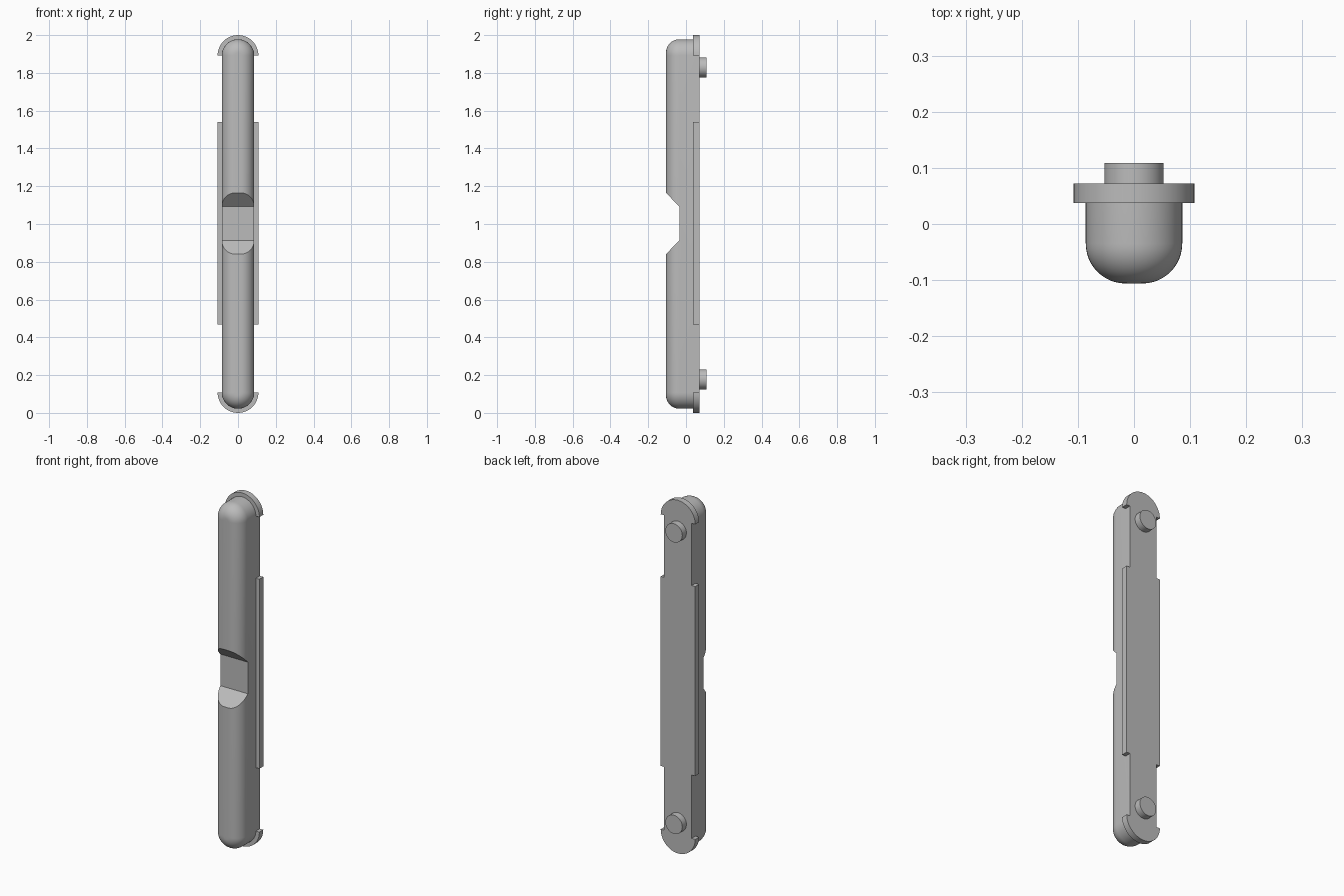
import bpy, bmesh
from math import sin, cos, pi, radians

if "Cube" in bpy.data.objects:
    bpy.data.objects.remove(bpy.data.objects["Cube"])

RADIUS, RIM = 0.086, 0.108      # body and flange half widths
LOW, HIGH = 0.108, 1.892        # centres of the rounded ends
FRONT, BACK, LIP = -0.106, 0.072, 0.037
FILLET = 0.071

grey = bpy.data.materials.new("light_grey")
grey.use_nodes = True
grey.diffuse_color = (0.5, 0.5, 0.5, 1)
grey.node_tree.nodes["Principled BSDF"].inputs["Base Color"].default_value = (0.5, 0.5, 0.5, 1)


def arc(z, r, start, steps=24):
    """Half circle in the x-z plane."""
    return [(r * cos(start + pi * i / steps), z + r * sin(start + pi * i / steps))
            for i in range(steps + 1)]


def loft(name, rings):
    """Solid through closed rings of 3D points."""
    bm = bmesh.new()
    loops = [[bm.verts.new(p) for p in ring] for ring in rings]
    for a, b in zip(loops, loops[1:]):
        for i in range(len(a)):
            j = (i + 1) % len(a)
            bm.faces.new((a[i], a[j], b[j], b[i]))
    bm.faces.new(loops[0])
    bm.faces.new(loops[-1])
    bmesh.ops.recalc_face_normals(bm, faces=bm.faces)
    mesh = bpy.data.meshes.new(name)
    bm.to_mesh(mesh)
    bm.free()
    mesh.materials.append(grey)
    obj = bpy.data.objects.new(name, mesh)
    bpy.context.collection.objects.link(obj)
    return obj


def extrude(name, outline, y0, y1):
    return loft(name, [[(x, y, z) for x, z in outline] for y in (y0, y1)])


def smooth(obj):
    bpy.ops.object.select_all(action='DESELECT')
    obj.select_set(True)
    bpy.context.view_layer.objects.active = obj
    bpy.ops.object.shade_smooth_by_angle(angle=radians(30))


# Long body with round ends and a filleted front edge
sections = [(BACK, RADIUS)]
for i in range(13):
    a = pi / 2 * i / 12
    sections.append((FRONT + FILLET * (1 - sin(a)), RADIUS - FILLET * (1 - cos(a))))
body = loft("body", [[(x, y, z) for x, z in arc(HIGH, r, 0) + arc(LOW, r, pi)]
                     for y, r in sections])

# Sloped notch across the middle of the front
profile = [(-0.035, 0.913), (-0.035, 1.092), (-0.135, 1.195), (-0.135, 0.811)]
cutter = loft("notch_cutter", [[(x, y, z) for y, z in profile] for x in (-0.2, 0.2)])
cutter.hide_render = True
notch = body.modifiers.new("notch", 'BOOLEAN')
notch.operation = 'DIFFERENCE'
notch.solver = 'EXACT'
notch.object = cutter
bpy.context.view_layer.objects.active = body
bpy.ops.object.modifier_apply(modifier="notch")
bpy.data.objects.remove(cutter)
smooth(body)

# Crescent flanges and round pegs at both ends
for end, z, start, peg_z in (("top", HIGH, 0, 1.829), ("bottom", LOW, pi, 0.178)):
    crescent = arc(z, RIM, start) + arc(z, RADIUS, start)[::-1]
    smooth(extrude(end + "_flange", crescent, LIP, BACK))
    circle = arc(peg_z, 0.053, 0)[:-1] + arc(peg_z, 0.053, pi)[:-1]
    smooth(extrude(end + "_peg", circle, BACK, 0.109))

# Side rails along the back
for side, s in (("left", 1), ("right", -1)):
    rail = [(s * x, z) for x, z in ((RADIUS, 0.467), (RIM, 0.467), (RIM, 1.54), (RADIUS, 1.54))]
    extrude(side + "_rail", rail, LIP, BACK)
